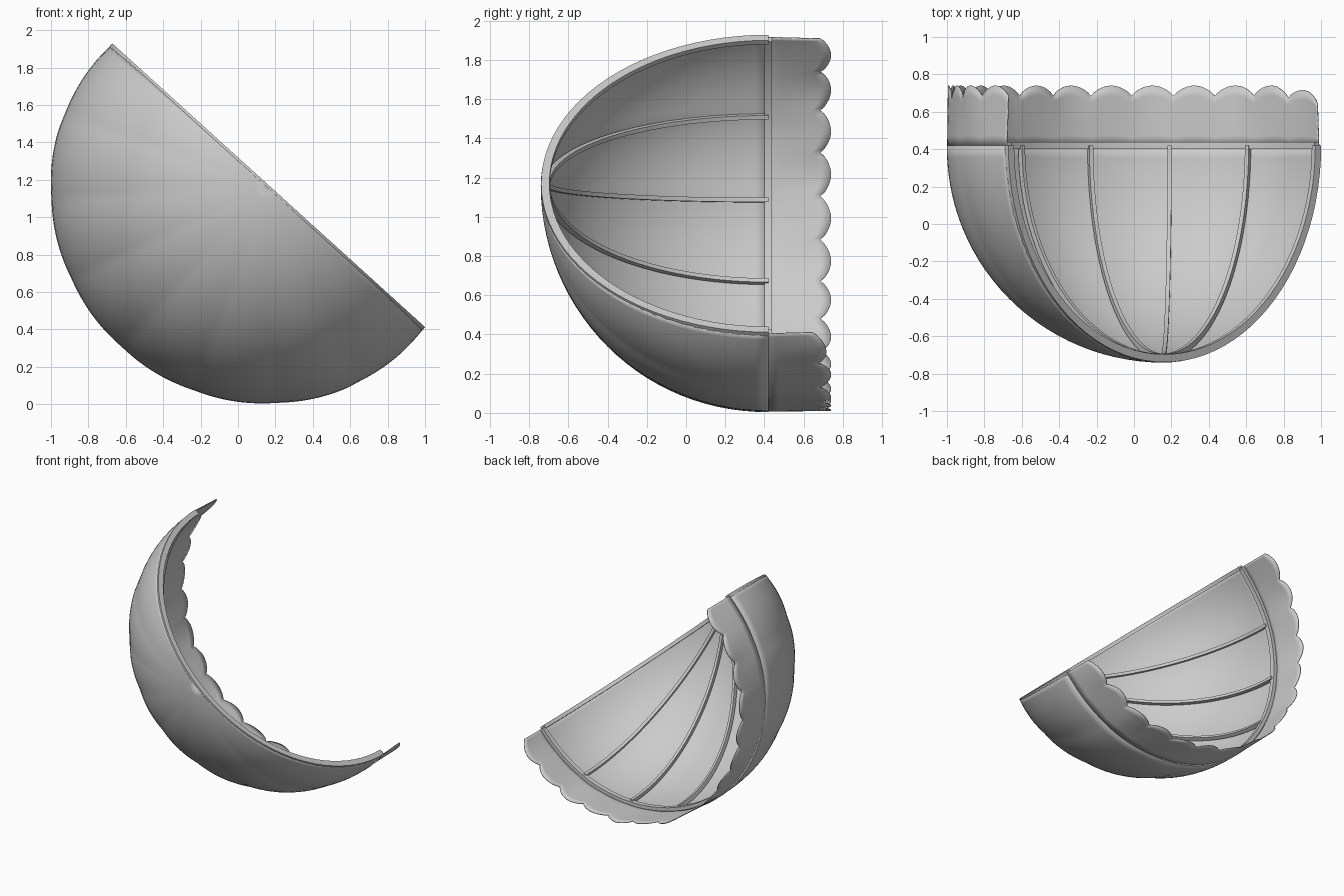
import bpy, bmesh
from math import sin, cos, pi, radians
from mathutils import Vector

if "Cube" in bpy.data.objects:
    bpy.data.objects.remove(bpy.data.objects["Cube"])

# Local frame: U along the straight chord, V out to the half-circle, F to the front
TILT = radians(42.2)
C = Vector((0.155, 0.42, 1.16))
U = Vector((cos(TILT), 0, -sin(TILT)))
V = Vector((-sin(TILT), 0, -cos(TILT)))
F = Vector((0, -1, 0))
PANELS = 8


def ring(t):
    return U * cos(t) + V * sin(t)


def finish(name, verts, faces, thickness=0):
    mesh = bpy.data.meshes.new(name)
    mesh.from_pydata(verts, [], faces)
    bm = bmesh.new()
    bm.from_mesh(mesh)
    bmesh.ops.remove_doubles(bm, verts=bm.verts, dist=1e-5)
    bmesh.ops.recalc_face_normals(bm, faces=bm.faces)
    bm.to_mesh(mesh)
    bm.free()
    ob = bpy.data.objects.new(name, mesh)
    bpy.context.collection.objects.link(ob)
    bpy.ops.object.select_all(action='DESELECT')
    ob.select_set(True)
    bpy.context.view_layer.objects.active = ob
    bpy.ops.object.shade_smooth_by_angle(angle=radians(35))
    if thickness:
        mod = ob.modifiers.new("thickness", 'SOLIDIFY')
        mod.thickness = thickness
        mod.offset = 0
    return ob


def grid(name, func, nu, nv, thickness):
    verts = [func(i / nu, j / nv) for j in range(nv + 1) for i in range(nu + 1)]
    n = nu + 1
    faces = [(j * n + i, j * n + i + 1, (j + 1) * n + i + 1, (j + 1) * n + i)
             for j in range(nv) for i in range(nu)]
    return finish(name, verts, faces, thickness)


def bar(name, frames, w, h):
    """Rectangular bar; frames = (point, side direction, outward direction)."""
    verts, faces = [], []
    for p, s, o in frames:
        for a, b in ((-1, -1), (1, -1), (1, 1), (-1, 1)):
            verts.append(p + s * a * w / 2 + o * b * h / 2)
    last = len(frames) - 1
    for i in range(last):
        for k in range(4):
            m = (k + 1) % 4
            faces.append((4 * i + k, 4 * i + m, 4 * i + 4 + m, 4 * i + 4 + k))
    faces += [(3, 2, 1, 0), tuple(4 * last + k for k in range(4))]
    return finish(name, verts, faces)


def cloth_radius(t, puff=0.0):
    # pinned to the frame at both ends, gently puffed between the ribs
    return 1.125 + 0.026 * min(1, 2.2 * sin(t)) + puff * abs(sin(PANELS * t))


# Fabric dome: a quarter sphere meeting at the front apex
def dome(a, b):
    t, f = a * pi, b * pi / 2
    r = cloth_radius(t, 0.004 + 0.008 * sin(2 * f))
    return C + ring(t) * r * cos(f) + F * 1.158 * sin(f)


grid("canopy_fabric", dome, 96, 28, 0.006)


# Scalloped valance behind the dome, two scallops per panel
def valance(a, b):
    t = a * pi
    drop = 0.265 + 0.055 * abs(sin(2 * PANELS * t)) ** 0.75
    drop -= 0.04 * max(0, 1 - a * 12)          # shorter at the lower end
    r = cloth_radius(t) - 0.01 * b + 0.007 * b * sin(2 * PANELS * t)
    return C + ring(t) * r - F * drop * b


grid("scalloped_valance", valance, 192, 6, 0.006)

# Back half-circle rim
arc = [i * pi / 48 for i in range(49)]
bar("back_rim", [(C + ring(t) * (cloth_radius(t) - 0.015), F, ring(t)) for t in arc], 0.038, 0.03)

# Front arch standing in the chord plane
bar("front_arch", [(C + U * 1.108 * cos(t) + F * 1.138 * sin(t), -V,
                    U * cos(t) + F * sin(t)) for t in arc], 0.028, 0.042)

# Ribs fanning from the apex to the rim
for k in range(1, PANELS):
    t = pi / 2 + (k - PANELS / 2) * radians(22)
    side = V * cos(t) - U * sin(t)
    path = []
    for i in range(25):
        f = i / 24 * radians(87)
        path.append((C + ring(t) * 1.125 * cos(f) + F * 1.13 * sin(f), side,
                     ring(t) * cos(f) + F * sin(f)))
    bar("rib_%d" % k, path, 0.022, 0.03)
